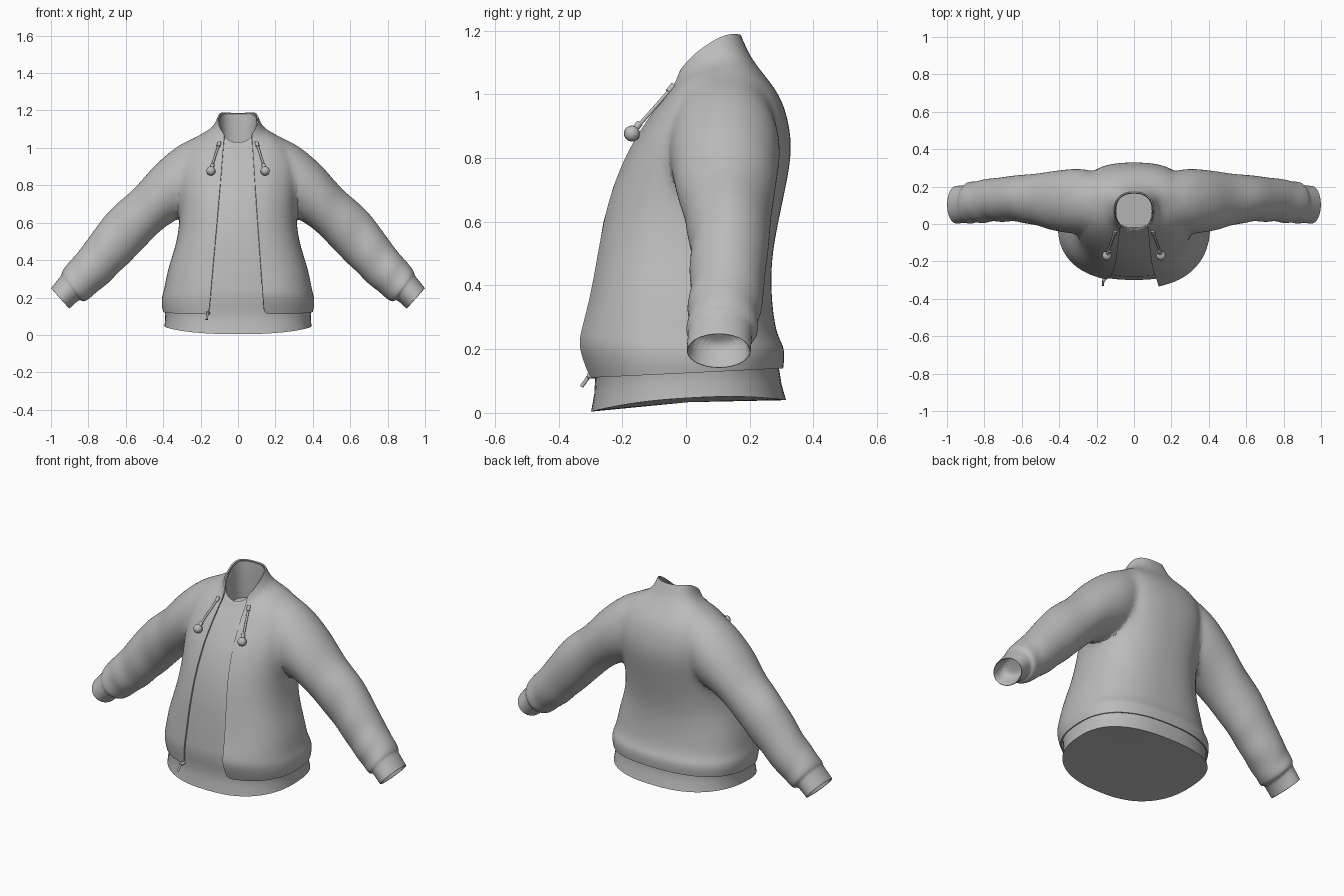
import bpy, bmesh, math
from mathutils import Vector

if "Cube" in bpy.data.objects:
    bpy.data.objects.remove(bpy.data.objects["Cube"])

grey = bpy.data.materials.new("cloth_grey")
grey.use_nodes = True
grey.diffuse_color = (0.5, 0.5, 0.5, 1)
grey.node_tree.nodes["Principled BSDF"].inputs["Base Color"].default_value = (0.5, 0.5, 0.5, 1)

SQUARE = 0.82  # below 1 makes the body section boxier than an ellipse


def finish(obj, angle=60):
    """Apply modifiers, colour and shade smooth."""
    obj.data.materials.clear()
    obj.data.materials.append(grey)
    bpy.ops.object.select_all(action='DESELECT')
    obj.select_set(True)
    bpy.context.view_layer.objects.active = obj
    bpy.ops.object.convert(target='MESH')
    bpy.ops.object.shade_smooth_by_angle(angle=math.radians(angle))


def loft(name, rings, closed=True):
    """Skin a list of point rings; closed lofts also get end caps."""
    bm = bmesh.new()
    rows = [[bm.verts.new(p) for p in ring] for ring in rings]
    n = len(rows[0])
    for a, b in zip(rows, rows[1:]):
        for i in range(n if closed else n - 1):
            j = (i + 1) % n
            bm.faces.new((a[i], a[j], b[j], b[i]))
    if closed:
        caps = [bm.faces.new(rows[0]), bm.faces.new(rows[-1])]
        bmesh.ops.recalc_face_normals(bm, faces=bm.faces)
        bmesh.ops.poke(bm, faces=caps)
    mesh = bpy.data.meshes.new(name)
    bm.to_mesh(mesh)
    bm.free()
    obj = bpy.data.objects.new(name, mesh)
    bpy.context.collection.objects.link(obj)
    return obj


def power(v):
    return math.copysign(abs(v) ** SQUARE, v)


def body_ring(row, count, gap_right=0, gap_left=0, flare=0):
    """Ring round the body: half width, front y, front z, back y, back z, side lift."""
    hw, yf, zf, yb, zb, lift = row
    start = math.asin((gap_left / hw) ** (1 / SQUARE))
    end = math.tau - math.asin((gap_right / hw) ** (1 / SQUARE))
    steps = count - 1 if gap_left else count
    ring = []
    for i in range(count):
        a = start + (end - start) * i / steps
        t = (1 - power(math.cos(a))) / 2
        x = hw * power(math.sin(a))
        y = yf + (yb - yf) * t
        if x > 0:
            y -= flare * max(0, math.cos(a))
        ring.append((x, y, zf + (zb - zf) * t + lift * math.sin(a) ** 2))
    return ring


def subdivide(obj, levels):
    mod = obj.modifiers.new("smooth", 'SUBSURF')
    mod.levels = mod.render_levels = levels


# Jacket body from hem to collar
torso = [
    (0.402, -0.294, 0.110, 0.306, 0.140, 0.00),
    (0.410, -0.302, 0.155, 0.310, 0.175, 0.00),
    (0.408, -0.308, 0.205, 0.308, 0.210, 0.00),
    (0.394, -0.308, 0.245, 0.285, 0.245, 0.00),
    (0.380, -0.298, 0.340, 0.270, 0.340, 0.00),
    (0.335, -0.290, 0.470, 0.266, 0.470, 0.00),
    (0.308, -0.268, 0.600, 0.290, 0.600, 0.00),
    (0.312, -0.237, 0.710, 0.314, 0.710, 0.00),
    (0.330, -0.187, 0.825, 0.335, 0.825, 0.00),
    (0.330, -0.125, 0.920, 0.322, 0.920, 0.02),
    (0.265, -0.075, 0.985, 0.295, 1.000, 0.05),
    (0.165, -0.052, 1.015, 0.238, 1.070, 0.042),
    (0.128, -0.045, 1.030, 0.200, 1.120, 0.035),
    (0.108, -0.040, 1.045, 0.172, 1.187, 0.040),
]
rings = []
for row in torso:
    drop = 1 - row[2]
    flare = 0.04 * max(0, 1 - abs(row[2] - 0.22) / 0.2)
    rings.append(body_ring(row, 40, 0.078 + 0.088 * drop, 0.078 + 0.070 * drop, flare))
jacket = loft("jacket", rings, closed=False)
subdivide(jacket, 2)
shell = jacket.modifiers.new("thickness", 'SOLIDIFY')
shell.thickness = 0.008
shell.offset = -1
finish(jacket)

# Shirt underneath: hem, body and hollow neck
shirt_rows = [(0.393, -0.298, 0.004, 0.314, 0.040, 0.025),
              (0.389, -0.288, 0.060, 0.300, 0.090, 0.015)]
for hw, yf, zf, yb, zb, lift in torso[:-1]:
    narrow = 0.04 if 0.6 < zf < 1 else 0.010
    shirt_rows.append((hw - narrow, yf + 0.009, zf, yb - 0.014, zb, lift))
shirt_rows += [(0.099, -0.032, 1.030, 0.164, 1.176, 0.037),
               (0.095, -0.024, 1.000, 0.162, 1.080, 0.02),
               (0.105, -0.020, 0.940, 0.170, 0.960, 0.00)]
finish(loft("shirt", [body_ring(r, 64) for r in shirt_rows]))

# Sleeves: each row is the top x, z, bottom x, z, front y, back y
sleeve_rows = [
    (0.13, 1.03, 0.22, 0.68, -0.01, 0.26),
    (0.24, 1.07, 0.27, 0.635, -0.05, 0.305),
    (0.37, 0.995, 0.33, 0.62, -0.058, 0.298),
    (0.50, 0.845, 0.42, 0.555, -0.03, 0.280),
    (0.565, 0.77, 0.47, 0.50, -0.005, 0.27),
    (0.635, 0.715, 0.53, 0.44, 0.00, 0.265),
    (0.70, 0.655, 0.59, 0.375, 0.02, 0.26),
    (0.77, 0.56, 0.64, 0.335, 0.005, 0.25),
    (0.82, 0.49, 0.69, 0.275, 0.02, 0.245),
    (0.865, 0.43, 0.75, 0.235, -0.002, 0.24),
    (0.90, 0.395, 0.785, 0.20, 0.012, 0.225),
    (0.94, 0.345, 0.82, 0.175, -0.004, 0.23),
    (0.943, 0.325, 0.838, 0.182, 0.006, 0.212),
    (0.95, 0.312, 0.848, 0.190, 0.006, 0.208),
    (0.997, 0.255, 0.897, 0.144, 0.001, 0.205),
    (1.002, 0.248, 0.903, 0.138, 0.001, 0.205),
    (0.992, 0.245, 0.906, 0.148, 0.011, 0.195),
    (0.940, 0.300, 0.860, 0.210, 0.015, 0.193),
]
rings = []
for tx, tz, bx, bz, y0, y1 in sleeve_rows:
    top, low = Vector((tx, 0, tz)), Vector((bx, 0, bz))
    mid, up = (top + low) / 2, (top - low) / 2
    mid.y = (y0 + y1) / 2
    side = Vector((0, (y1 - y0) / 2, 0))
    rings.append([mid + up * math.cos(a) + side * math.sin(a)
                  for a in (math.tau * i / 24 for i in range(24))])
sleeves = loft("sleeves", rings)
subdivide(sleeves, 2)
sleeves.modifiers.new("pair", 'MIRROR')
finish(sleeves)

# Sew the sleeves on and soften the shoulder seams
union = jacket.modifiers.new("sew", 'BOOLEAN')
union.operation = 'UNION'
union.solver = 'EXACT'
union.object = sleeves
finish(jacket)
bpy.data.objects.remove(sleeves)
bm = bmesh.new()
bm.from_mesh(jacket.data)
bmesh.ops.remove_doubles(bm, verts=bm.verts, dist=0.002)
bm.to_mesh(jacket.data)
bm.free()
seam = jacket.vertex_groups.new(name="shoulder_seam")
for v in jacket.data.vertices:
    reach = min(abs(v.co.x) - 0.17, 0.46 - abs(v.co.x), v.co.z - 0.5)
    if reach > 0:
        seam.add([v.index], min(1, reach / 0.06), 'REPLACE')
soft = jacket.modifiers.new("soften", 'SMOOTH')
soft.vertex_group = seam.name
soft.factor = 0.5
soft.iterations = 30
finish(jacket, 80)


def rod(name, a, b, radius):
    a, b = Vector(a), Vector(b)
    bpy.ops.mesh.primitive_cylinder_add(vertices=10, radius=radius, depth=(b - a).length,
                                        location=(a + b) / 2)
    obj = bpy.context.object
    obj.name = name
    obj.rotation_euler = (b - a).to_track_quat('Z', 'Y').to_euler()
    finish(obj)


# Drawstrings with round toggles
for word, s in (("left", 1), ("right", -1)):
    rod(word + "_drawstring", (s * 0.10, -0.04, 1.025), (s * 0.142, -0.155, 0.895), 0.006)
    rod(word + "_drawstring_eyelet", (s * 0.099, -0.038, 1.03), (s * 0.105, -0.055, 1.008), 0.010)
    rod(word + "_drawstring_tip", (s * 0.136, -0.145, 0.91), (s * 0.144, -0.165, 0.885), 0.011)
    bpy.ops.mesh.primitive_uv_sphere_add(segments=16, ring_count=10, radius=0.025,
                                         location=(s * 0.145, -0.170, 0.877))
    bpy.context.object.name = word + "_toggle"
    finish(bpy.context.object)

# Zip pull at the hem
rod("zip_pull", (-0.163, -0.300, 0.122), (-0.167, -0.328, 0.082), 0.006)
rod("zip_slider", (-0.158, -0.280, 0.118), (-0.163, -0.308, 0.116), 0.009)
